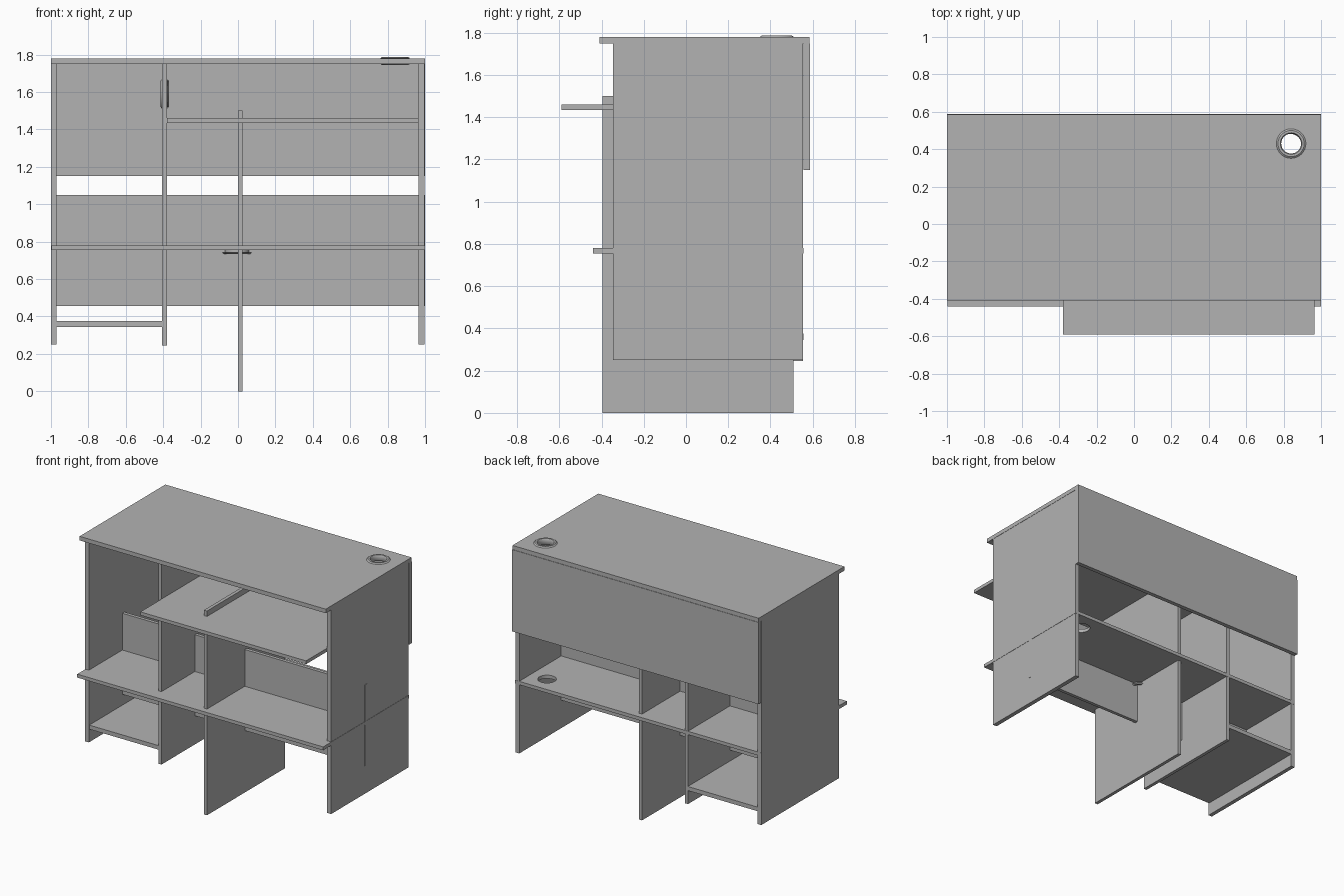
import bpy, bmesh, math
from mathutils import Vector, Matrix

cube = bpy.data.objects.get("Cube")
if cube:
    bpy.data.objects.remove(cube, do_unlink=True)


def make_material(name, value):
    mat = bpy.data.materials.new(name)
    mat.use_nodes = True
    colour = (value, value, value, 1)
    mat.diffuse_color = colour
    mat.node_tree.nodes["Principled BSDF"].inputs["Base Color"].default_value = colour
    return mat


grey = make_material("board grey", 0.45)


def add_object(name, bm):
    bmesh.ops.recalc_face_normals(bm, faces=bm.faces)
    mesh = bpy.data.meshes.new(name)
    bm.to_mesh(mesh)
    bm.free()
    mesh.materials.append(grey)
    obj = bpy.data.objects.new(name, mesh)
    bpy.context.collection.objects.link(obj)
    return obj


def board(name, x, y, z):
    """Flat board given its (low, high) range on each axis."""
    bm = bmesh.new()
    bmesh.ops.create_cube(bm, size=1)
    for v in bm.verts:
        v.co = Vector([r[0] if c < 0 else r[1] for c, r in zip(v.co, (x, y, z))])
    return add_object(name, bm)


def placed(centre, axis):
    turn = Matrix.Rotation(math.pi / 2, 4, 'Y') if axis == 'X' else Matrix()
    return Matrix.Translation(centre) @ turn


def drill(target, centre, radius, axis='Z'):
    """Round hole through a board."""
    bm = bmesh.new()
    bmesh.ops.create_cone(bm, cap_ends=True, segments=32, radius1=radius,
                          radius2=radius, depth=0.1, matrix=placed(centre, axis))
    cutter = add_object("hole_cutter", bm)
    cutter.hide_render = True
    mod = target.modifiers.new("hole", 'BOOLEAN')
    mod.operation = 'DIFFERENCE'
    mod.solver = 'EXACT'
    mod.object = cutter
    bpy.context.view_layer.objects.active = target
    bpy.ops.object.modifier_apply(modifier=mod.name)
    bpy.data.objects.remove(cutter, do_unlink=True)


def grommet(name, centre, axis='Z'):
    """Cable ring: a short tube with a rounded flange on both ends."""
    half = [(0.053, 0.014), (0.058, 0.022), (0.07, 0.022), (0.079, 0.015), (0.066, 0.013)]
    profile = half + [(r, -h) for r, h in reversed(half)]
    bm = bmesh.new()
    verts = [bm.verts.new((r, 0, h)) for r, h in profile]
    edges = [bm.edges.new((a, b)) for a, b in zip(verts, verts[1:] + verts[:1])]
    bmesh.ops.spin(bm, geom=verts + edges, axis=(0, 0, 1), cent=(0, 0, 0),
                   angle=2 * math.pi, steps=32, use_merge=True)
    bmesh.ops.remove_doubles(bm, verts=bm.verts, dist=0.0001)
    bmesh.ops.transform(bm, matrix=placed(centre, axis), verts=bm.verts)
    obj = add_object(name, bm)
    bpy.ops.object.select_all(action='DESELECT')
    obj.select_set(True)
    bpy.context.view_layer.objects.active = obj
    bpy.ops.object.shade_smooth_by_angle(angle=math.radians(35))


# Upright boards
side_y, side_z = (-0.345, 0.555), (0.25, 1.75)
board("right_side_panel", (-1, -0.97), side_y, side_z)
board("left_side_panel", (0.966, 0.998), side_y, side_z)
divider = board("tall_divider", (-0.405, -0.38), side_y, (0.245, 1.75))
board("centre_divider", (0, 0.025), (-0.395, 0.51), (0, 1.5))

# Rear boards
board("upper_back_panel", (-1, 1), (0.557, 0.588), (1.15, 1.75))
board("inner_back_panel", (-0.998, 1), (0.043, 0.068), (0.455, 1.05))

# Horizontal boards
top = board("desk_top", (-1, 1), (-0.41, 0.585), (1.75, 1.78))
middle = board("middle_shelf", (-0.998, 1), (-0.44, 0.556), (0.755, 0.78))
board("raised_shelf", (-0.38, 0.966), (-0.59, 0.31), (1.435, 1.46))
board("lower_shelf", (-0.97, -0.405), (-0.34, 0.557), (0.345, 0.375))

# Cable holes and rings
desk_hole = (0.84, 0.43, 1.766)
divider_hole = (-0.392, 0.43, 1.59)
drill(top, desk_hole, 0.066)
drill(divider, divider_hole, 0.066, 'X')
drill(middle, (0.835, 0.42, 0.767), 0.062)
grommet("desk_grommet", desk_hole)
grommet("divider_grommet", divider_hole, 'X')
grommet("shelf_grommet", (-0.005, 0.055, 0.756))
